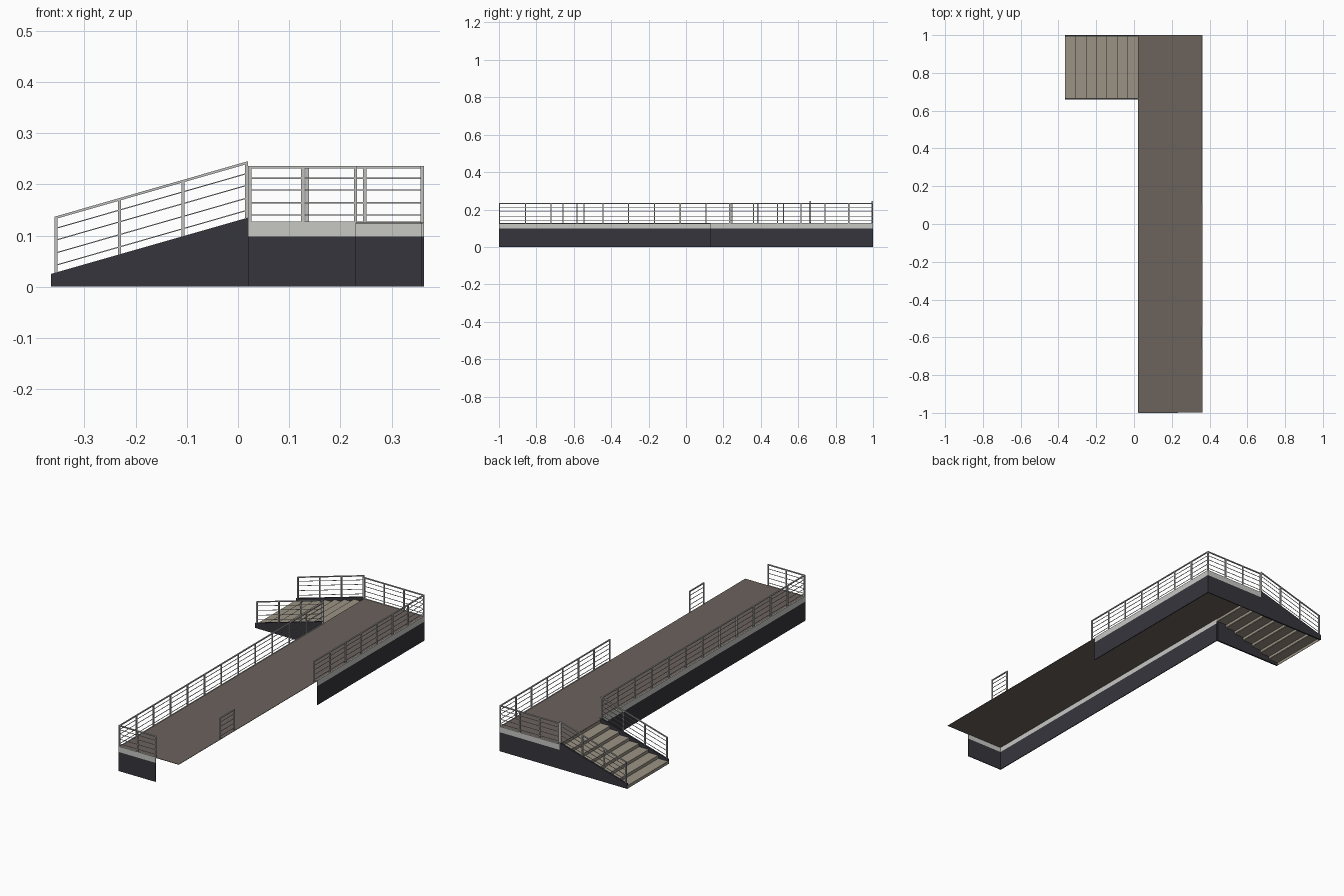
import bpy
import bmesh
from mathutils import Vector

if "Cube" in bpy.data.objects:
    bpy.data.objects.remove(bpy.data.objects["Cube"])


def material(name, rgb):
    m = bpy.data.materials.new(name)
    m.use_nodes = True
    m.diffuse_color = (*rgb, 1)
    m.node_tree.nodes["Principled BSDF"].inputs["Base Color"].default_value = (*rgb, 1)
    return m


CHARCOAL = material("charcoal skirting", (0.037, 0.036, 0.046))
PALE = material("pale grey trim", (0.57, 0.58, 0.55))
METAL = material("grey metal", (0.52, 0.53, 0.51))
BROWN = material("brown deck", (0.147, 0.122, 0.107))
BEIGE = material("beige tread", (0.33, 0.29, 0.235))

# Main dimensions
LEFT, RIGHT, FOOT = 0.02, 0.363, -0.365
FRONT, BACK, STAIR_Y = -1.0, 1.0, 0.66
DECK, TRIM_LOW, TRIM_TOP = 0.125, 0.098, 0.127
THICK = 0.004


def finish(bm, name, mat):
    bmesh.ops.recalc_face_normals(bm, faces=bm.faces)
    mesh = bpy.data.meshes.new(name)
    bm.to_mesh(mesh)
    bm.free()
    mesh.materials.append(mat)
    obj = bpy.data.objects.new(name, mesh)
    bpy.context.collection.objects.link(obj)
    return obj


def add_box(bm, low, high):
    verts = bmesh.ops.create_cube(bm, size=1)["verts"]
    for v in verts:
        v.co = Vector([a if c < 0 else b for c, a, b in zip(v.co, low, high)])


def box(name, low, high, mat):
    bm = bmesh.new()
    add_box(bm, low, high)
    return finish(bm, name, mat)


def add_beam(bm, p, q, width, height):
    """Straight bar from p to q with upright ends."""
    flat = Vector((q.x - p.x, q.y - p.y, 0)).normalized()
    side = Vector((-flat.y, flat.x, 0)) * width / 2
    up = Vector((0, 0, height / 2))
    rings = [[bm.verts.new(c + s * side + u * up)
              for s, u in ((-1, -1), (1, -1), (1, 1), (-1, 1))] for c in (p, q)]
    a, b = rings
    bm.faces.new(a)
    bm.faces.new(b)
    for i in range(4):
        j = (i + 1) % 4
        bm.faces.new((a[i], a[j], b[j], b[i]))


def railing(name, start, end, spans):
    """Posts, four thin bars and a handrail between two base points."""
    p, q = Vector(start), Vector(end)
    bm = bmesh.new()
    half = 0.003
    for i in range(spans + 1):
        c = p.lerp(q, i / spans)
        add_box(bm, (c.x - half, c.y - half, c.z), (c.x + half, c.y + half, c.z + 0.108))
    for lift in (0.015, 0.039, 0.064, 0.087):
        z = Vector((0, 0, lift))
        add_beam(bm, p + z, q + z, 0.0022, 0.0022)
    z = Vector((0, 0, 0.108))
    along = (q - p).normalized() * half
    add_beam(bm, p + z - along, q + z + along, 0.006, 0.005)
    return finish(bm, name, METAL)


def skirt(name, low, high):
    """Dark wall with a pale band along its top."""
    box(name + "_wall", (*low, 0), (*high, TRIM_LOW), CHARCOAL)
    box(name + "_trim", (*low, TRIM_LOW), (*high, TRIM_TOP), PALE)


# Deck
box("deck", (LEFT + 0.001, FRONT + 0.001, DECK - 0.002),
    (RIGHT - 0.001, BACK - 0.001, DECK), BROWN)

# Skirting around the closed edges
skirt("left_side", (LEFT, FRONT), (LEFT + THICK, STAIR_Y))
skirt("front", (LEFT + THICK, FRONT), (0.23, FRONT + THICK))
skirt("right_side", (RIGHT - THICK, 0.13), (RIGHT, BACK - THICK))
skirt("back", (LEFT, BACK - THICK), (RIGHT, BACK))

# Deck railings
IN = 0.003
x0, x1, y0, y1 = LEFT + IN, RIGHT - IN, FRONT + IN, BACK - IN
railing("left_railing", (x0, y0, DECK), (x0, STAIR_Y, DECK), 12)
railing("front_railing", (x0, y0, DECK), (0.23, y0, DECK), 2)
railing("right_railing", (x1, 0.107, DECK), (x1, y1, DECK), 7)
railing("back_railing", (x0, y1, DECK), (x1, y1, DECK), 3)
railing("short_railing", (x1, -0.658, DECK), (x1, -0.545, DECK), 1)

# Stairs: thin treads and risers
STEPS = 7
run, rise = (LEFT - FOOT) / STEPS, DECK / (STEPS + 1)
bm = bmesh.new()
for i in range(STEPS + 1):
    x, z = FOOT + i * run, (i + 1) * rise
    add_box(bm, (x, STAIR_Y + 0.001, z - rise), (x + 0.002, BACK - 0.001, z - 0.002))
    if i < STEPS:
        add_box(bm, (x, STAIR_Y + 0.001, z - 0.002), (x + run, BACK - 0.001, z))
finish(bm, "stair_steps", BEIGE)

# Stair side panels and sloping railings
for side, y in (("left", STAIR_Y), ("back", BACK - 0.008)):
    bm = bmesh.new()
    outline = ((FOOT, 0), (LEFT, 0), (LEFT, 0.135), (FOOT, 0.025))
    face = bm.faces.new([bm.verts.new((x, y, z)) for x, z in outline])
    moved = bmesh.ops.extrude_face_region(bm, geom=[face])["geom"]
    bmesh.ops.translate(bm, vec=(0, 0.008, 0),
                        verts=[v for v in moved if isinstance(v, bmesh.types.BMVert)])
    finish(bm, side + "_stair_panel", CHARCOAL)
    railing(side + "_stair_railing", (-0.356, y + 0.004, 0.027), (0.017, y + 0.004, 0.134), 3)
